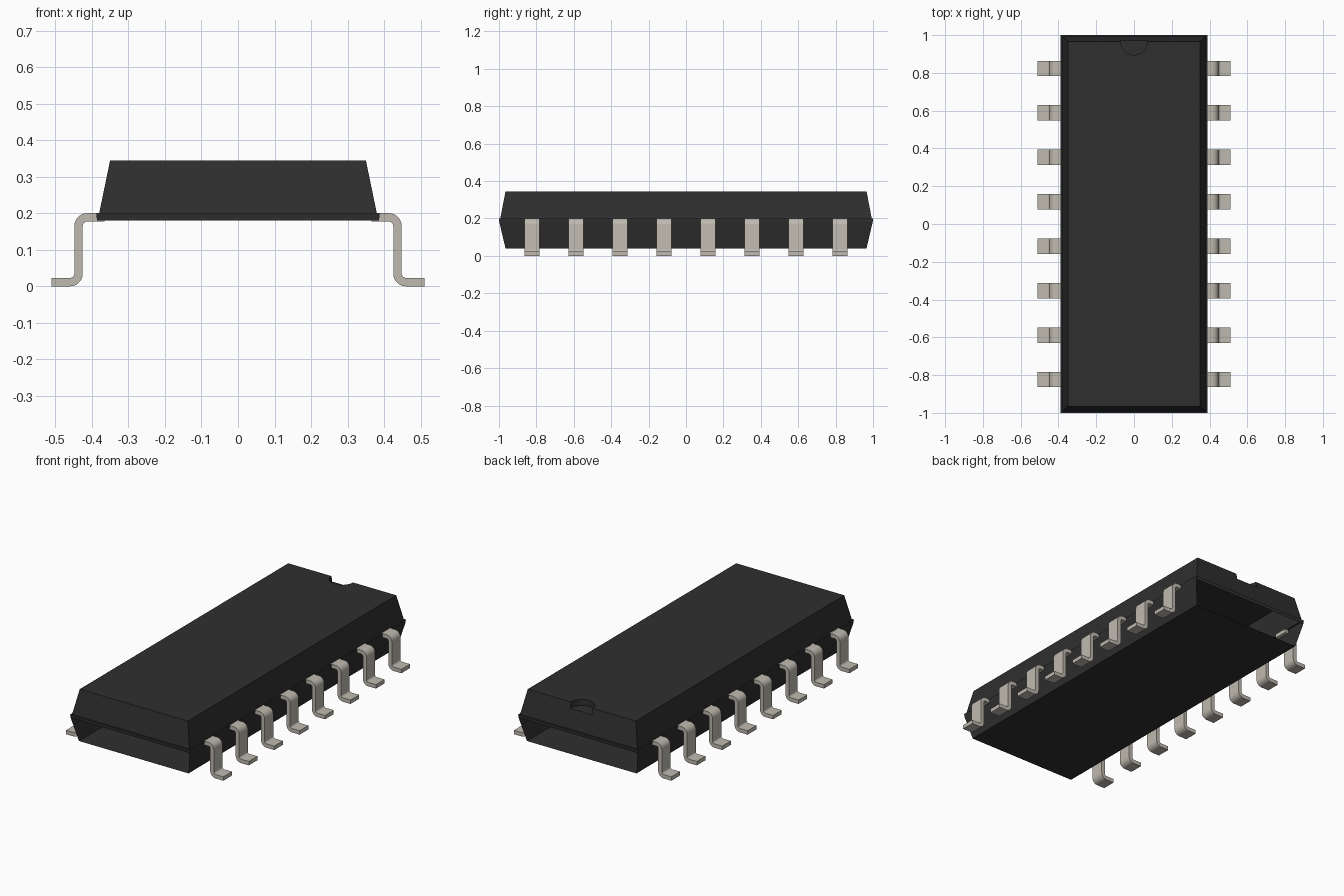
import bpy, bmesh
from math import sin, cos, pi, radians

old = bpy.data.objects.get("Cube")
if old:
    bpy.data.objects.remove(old, do_unlink=True)


def material(name, rgb, rough):
    m = bpy.data.materials.new(name)
    m.use_nodes = True
    m.diffuse_color = (*rgb, 1)
    node = next(n for n in m.node_tree.nodes if n.type == "BSDF_PRINCIPLED")
    node.inputs["Base Color"].default_value = (*rgb, 1)
    node.inputs["Roughness"].default_value = rough
    return m


charcoal = material("charcoal plastic", (0.028, 0.028, 0.028), 0.6)
metal = material("pale warm metal", (0.52, 0.49, 0.43), 0.5)


def mesh_from(name, faces, mat, recalc=False):
    """Build a mesh from polygons given as lists of points, joining shared corners."""
    bm = bmesh.new()
    for pts in faces:
        bm.faces.new([bm.verts.new(p) for p in pts])
    bmesh.ops.remove_doubles(bm, verts=bm.verts, dist=0.0002)
    if recalc:
        bmesh.ops.recalc_face_normals(bm, faces=bm.faces)
    me = bpy.data.meshes.new(name)
    bm.to_mesh(me)
    bm.free()
    me.materials.append(mat)
    return me


def add(name, me):
    ob = bpy.data.objects.new(name, me)
    bpy.context.collection.objects.link(ob)
    return ob


def ring(x, y, z):
    return [(-x, -y, z), (x, -y, z), (x, y, z), (-x, y, z)]


def band(low, high):
    n = len(low)
    return [[low[i], low[(i + 1) % n], high[(i + 1) % n], high[i]] for i in range(n)]


def arc(cx, cy, r, start, end, steps):
    angles = [radians(start + (end - start) * i / steps) for i in range(steps + 1)]
    return [(cx + r * cos(a), cy + r * sin(a)) for a in angles]


# Upper shell: tapered hollow lid with a half-round notch in its back edge
TOP, SEAM, LIP = 0.345, 0.2, 0.18
base, top = ring(0.38, 0.993, SEAM), ring(0.35, 0.965, TOP)
walls = band(base, top)
R, FLOOR, FLOOR_Y = 0.07, 0.31, 0.972
curve = arc(0, 0.965, R, 0, -180, 16)
rim = [(x, y, TOP) for x, y in curve]
foot = [(x, y, FLOOR) for x, y in curve]
corner_r, corner_l = (R, FLOOR_Y, FLOOR), (-R, FLOOR_Y, FLOOR)
top_face = top[:3] + rim + top[3:]
back_face = [base[3], top[3], rim[-1], corner_l, corner_r, rim[0], top[2], base[2]]
notch_wall = [[rim[i + 1], rim[i], foot[i], foot[i + 1]] for i in range(16)]
notch_wall += [[rim[0], corner_r, foot[0]], [rim[-1], foot[-1], corner_l]]
notch_floor = [corner_r, corner_l] + foot[::-1]
add("upper_shell", mesh_from(
    "upper_shell", [walls[0], walls[1], walls[3], top_face, back_face, notch_floor] + notch_wall,
    charcoal))

# Parting lip: narrow ledge and rim around the seam
lip_top, lip_low = ring(0.388, 1.0, SEAM), ring(0.386, 0.998, LIP)
add("parting_lip", mesh_from("parting_lip", band(lip_low, lip_top) + band(lip_top, base), charcoal))

# Lower tray: side walls and floor, open at both ends
low = ring(0.355, 0.965, 0.04)
sides = band(low, lip_low)
add("lower_tray", mesh_from("lower_tray", [sides[1], sides[3], low[::-1]], charcoal))


# Leads: bent strips, eight on each side
def lead_mesh(name, side):
    t, big, small, half = 0.023, 0.035, 0.012, 0.04
    c1, c2 = (0.413, SEAM - big), (0.46, big)
    upper = [(0.365, SEAM)] + arc(*c1, big, 90, 0, 8) + arc(*c2, small, 180, 270, 8) + [(0.51, t)]
    under = [(0.365, SEAM - t)] + arc(*c1, small, 90, 0, 8) + arc(*c2, big, 180, 270, 8) + [(0.51, 0)]

    def at(p, y):
        return (side * p[0], y, p[1])

    faces = []
    for i in range(len(upper) - 1):
        a, b, c, d = upper[i], upper[i + 1], under[i + 1], under[i]
        for y in (-half, half):
            faces.append([at(p, y) for p in (a, b, c, d)])
        for p, q in ((a, b), (c, d)):
            faces.append([at(p, -half), at(q, -half), at(q, half), at(p, half)])
    for p, q in ((upper[0], under[0]), (upper[-1], under[-1])):
        faces.append([at(p, -half), at(q, -half), at(q, half), at(p, half)])
    return mesh_from(name, faces, metal, recalc=True)


for label, side in (("left", 1), ("right", -1)):
    me = lead_mesh(label + "_lead", side)
    for i in range(8):
        ob = add(f"{label}_lead_{i + 1}", me)
        ob.location.y = (i - 3.5) * 0.2355
    bpy.ops.object.select_all(action="DESELECT")
    ob.select_set(True)
    bpy.context.view_layer.objects.active = ob
    bpy.ops.object.shade_smooth_by_angle(angle=radians(35))
